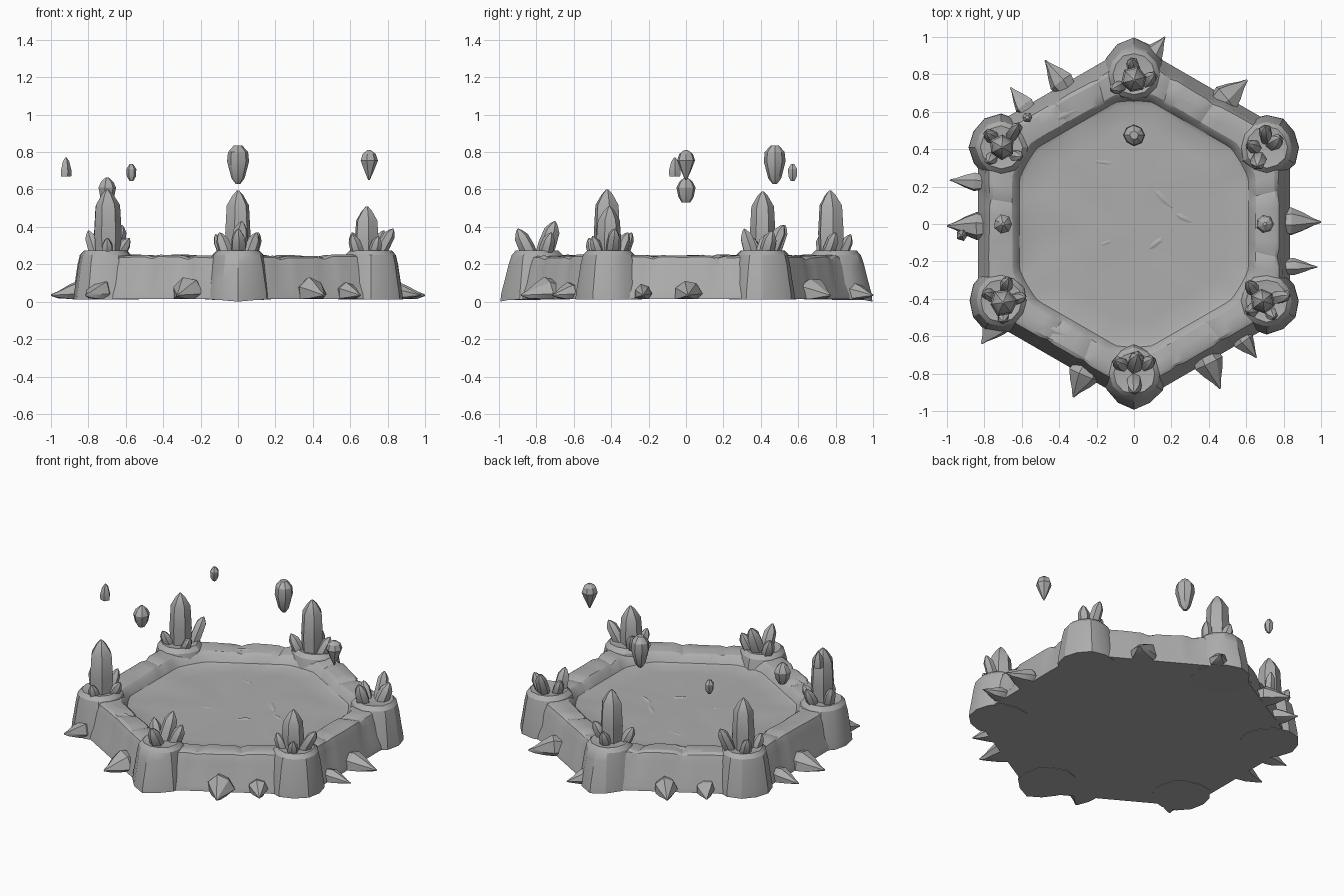
import bpy, bmesh, math, random
from mathutils import Vector, Matrix, noise

random.seed(4)
stone = bpy.data.materials.new("grey_stone")
stone.diffuse_color = (0.42, 0.42, 0.42, 1)


def finish(name, bm):
    bmesh.ops.recalc_face_normals(bm, faces=bm.faces)
    me = bpy.data.meshes.new(name)
    bm.to_mesh(me)
    bm.free()
    me.materials.append(stone)
    ob = bpy.data.objects.new(name, me)
    bpy.context.collection.objects.link(ob)
    return ob


def skin(bm, rings):
    """Bridge closed rings of vertices with quads."""
    for a, b in zip(rings, rings[1:]):
        n = len(a)
        for i in range(n):
            j = (i + 1) % n
            bm.faces.new((a[i], a[j], b[j], b[i]))


def loft(name, profile, sides, mat, jitter=0.0, floor=None, turn=0.0):
    """Closed faceted body from (height, radius) pairs, placed by a matrix."""
    bm = bmesh.new()
    wob = [1 + random.uniform(-jitter, jitter) for _ in range(sides)]
    rings = []
    for z, r in profile:
        rings.append([bm.verts.new((r * wob[i] * math.cos(turn + math.tau * i / sides),
                                    r * wob[i] * math.sin(turn + math.tau * i / sides), z))
                      for i in range(sides)])
    skin(bm, rings)
    bm.faces.new(rings[0])
    bm.faces.new(rings[-1])
    bm.transform(mat)
    if floor is not None:
        for v in bm.verts:
            v.co.z = max(v.co.z, floor)
    bmesh.ops.remove_doubles(bm, verts=bm.verts, dist=0.0015)
    return finish(name, bm)


def aim(base, tip):
    """Matrix with its z axis running from base to tip, and the length."""
    d = Vector(tip) - Vector(base)
    return Matrix.Translation(base) @ d.to_track_quat('Z', 'Y').to_matrix().to_4x4(), d.length


def crystal(name, base, tip, r, sides=6):
    m, n = aim(base, tip)
    sh = n - r * 1.15
    loft(name, [(0, r * 0.9), (sh * 0.5, r * 1.02), (sh, r * 0.9),
                (n - r * 0.35, r * 0.42), (n, r * 0.08)], sides, m, 0.08,
         turn=random.uniform(0, 1))


# Basin: hexagonal wall, crest and recessed floor as one skin
STEPS = 20
SECTION = [(0.835, 0.015), (0.83, 0.045), (0.81, 0.10), (0.793, 0.19), (0.775, 0.238),
           (0.755, 0.248), (0.70, 0.247), (0.65, 0.240), (0.632, 0.225), (0.612, 0.188),
           (0.59, 0.180), (0.48, 0.178), (0.36, 0.180), (0.24, 0.179), (0.12, 0.180)]
GROOVES = {0: (6, 14), 1: (9, 15), 2: (5, 11), 3: (7,), 4: (8, 13), 5: (6, 12)}
bm = bmesh.new()
rings = []
for k, (ap, z) in enumerate(SECTION):
    ring = []
    for s in range(6):
        a = math.radians(60 * s - 30)
        p0 = Vector((math.cos(a), math.sin(a), 0)) * ap / math.cos(math.pi / 6)
        a += math.pi / 3
        p1 = Vector((math.cos(a), math.sin(a), 0)) * ap / math.cos(math.pi / 6)
        for i in range(STEPS):
            p = p0.lerp(p1, i / STEPS)
            if k >= 7:                              # rounded inner corners
                p *= min(1, ap * 1.075 / p.length)
            p.z = z
            if 2 <= k <= 8:                         # worn stone and block joints
                p *= 1 + 0.006 * noise.noise(p * 7)
                p.z += 0.007 * noise.noise(p * 6 + Vector((3, 1, 0)))
                if i in GROOVES[s]:
                    p.z -= 0.012 if k > 3 else 0
                    if k < 5:
                        p.x, p.y = p.x * 0.988, p.y * 0.988
            elif k > 9:
                p.z += 0.006 * noise.noise(p * 5)
            ring.append(bm.verts.new(p))
    rings.append(ring)
skin(bm, rings)
bm.faces.new(rings[0])
bm.faces.new(rings[-1])
finish("basin", bm)

# Low chipped ridges on the basin floor and rim
for x, y, z, ang, ln in [(-0.17, 0.33, 0.176, -5, 0.20), (0.15, 0.14, 0.176, -45, 0.16),
                         (0.12, -0.10, 0.176, 40, 0.12), (-0.15, -0.10, 0.176, 20, 0.12),
                         (0.27, 0.03, 0.176, -25, 0.12), (-0.33, 0.60, 0.241, 25, 0.20),
                         (0.28, 0.66, 0.241, -40, 0.14), (-0.40, -0.58, 0.241, -25, 0.18)]:
    m = Matrix.Translation((x, y, z)) @ Matrix.Rotation(math.radians(ang), 4, 'Z') \
        @ Matrix.Diagonal((ln / 2, 0.02, 1, 1))
    loft("chipped_ridge", [(0, 1), (0.008, 0.35)], 6, m, 0.15)

# Corner pillars, with the foot drawn out to the hexagon corner
PILLAR = [(0.012, 0.175), (0.05, 0.172), (0.12, 0.160), (0.20, 0.148),
          (0.25, 0.136), (0.275, 0.112), (0.27, 0.085)]
for s in range(6):
    a = math.radians(30 + 60 * s)
    side = abs(math.cos(a)) > 0.1
    dist = 0.82 if side else 0.80
    m = Matrix.Translation((dist * math.cos(a), dist * math.sin(a), 0)) @ Matrix.Rotation(a, 4, 'Z')
    ob = loft("corner_pillar", PILLAR, 12, m, 0.035)
    out = Vector((math.cos(a), math.sin(a), 0))
    for v in ob.data.vertices:
        d = Vector((v.co.x, v.co.y, 0)) - out * dist
        f = max(0, d.normalized().dot(out)) ** 8 * (1 - min(1, v.co.z / 0.25))
        v.co += out * f * (0.025 if not side else 0.0)
        if not side and v.co.z < 0.02:
            v.co.z -= 0.012 * f

# Tall crystals: x, y, tip height, radius
for x, y, z, r in [(0.0, 0.77, 0.595, 0.070), (-0.705, 0.41, 0.59, 0.070),
                   (-0.70, -0.42, 0.60, 0.072), (0.69, -0.41, 0.51, 0.066)]:
    crystal("tall_crystal", (x, y, 0.22), (x, y, z), r)

# Small leaning crystals: foot x, y, then tip x, y, z
for bx, by, x, y, z, r in [
        (-0.74, 0.45, -0.79, 0.49, 0.37, 0.034), (-0.66, 0.46, -0.62, 0.53, 0.41, 0.034),
        (-0.75, 0.37, -0.78, 0.33, 0.35, 0.032), (-0.66, 0.37, -0.60, 0.36, 0.34, 0.030),
        (-0.75, -0.39, -0.80, -0.37, 0.38, 0.034), (-0.65, -0.40, -0.58, -0.39, 0.34, 0.032),
        (-0.69, -0.35, -0.67, -0.29, 0.37, 0.034), (-0.70, -0.48, -0.70, -0.52, 0.34, 0.032),
        (0.65, -0.37, 0.61, -0.31, 0.37, 0.034), (0.74, -0.40, 0.83, -0.38, 0.39, 0.036),
        (0.65, -0.45, 0.61, -0.47, 0.36, 0.034), (0.72, -0.46, 0.75, -0.50, 0.35, 0.032),
        (0.73, 0.42, 0.78, 0.46, 0.38, 0.040), (0.66, 0.40, 0.61, 0.43, 0.36, 0.036),
        (0.67, 0.36, 0.66, 0.31, 0.39, 0.040), (0.71, 0.44, 0.70, 0.52, 0.41, 0.036),
        (-0.05, -0.76, -0.10, -0.73, 0.37, 0.038), (0.05, -0.76, 0.10, -0.72, 0.37, 0.038),
        (0.0, -0.77, 0.02, -0.70, 0.43, 0.046), (0.0, -0.82, 0.0, -0.90, 0.39, 0.042),
        (-0.06, 0.74, -0.12, 0.72, 0.36, 0.034), (0.06, 0.75, 0.11, 0.80, 0.37, 0.034),
        (0.0, 0.82, -0.01, 0.88, 0.36, 0.034)]:
    crystal("small_crystal", (bx, by, 0.23), (x, y, z), r)

# Rock spikes lying around the foot: root x, y, tip x, y, radius
for bx, by, x, y, r in [
        (0.80, 0.01, 1.0, 0.01, 0.075), (0.82, -0.23, 0.98, -0.23, 0.05),
        (-0.80, -0.01, -1.0, -0.01, 0.075), (-0.82, 0.22, -0.985, 0.235, 0.052),
        (-0.37, 0.73, -0.475, 0.875, 0.07), (-0.57, 0.61, -0.66, 0.73, 0.055),
        (0.08, 0.87, 0.165, 1.0, 0.07), (0.46, 0.65, 0.605, 0.77, 0.085),
        (-0.26, -0.77, -0.325, -0.925, 0.085), (0.38, -0.71, 0.46, -0.88, 0.085),
        (0.57, -0.60, 0.655, -0.715, 0.06), (-0.72, -0.52, -0.815, -0.64, 0.075)]:
    m, n = aim((bx, by, 0.045), (x, y, 0.035))
    loft("base_spike", [(-0.04, r * 0.7), (n * 0.2, r * 1.0), (n * 0.5, r * 0.68),
                        (n * 0.8, r * 0.26), (n, r * 0.06)], 7, m, 0.12, floor=0.015)

# Floating shards: position, then (height, radius) outline
EGG = [(0.63, 0.012), (0.66, 0.034), (0.75, 0.057), (0.80, 0.052), (0.835, 0.022)]
GEM = [(0.65, 0.004), (0.70, 0.026), (0.755, 0.047), (0.79, 0.036), (0.81, 0.010)]
for x, y, outline, sides in [
        (0.0, 0.475, EGG, 8), (0.70, 0.0, GEM, 7),
        (-0.70, 0.0, [(0.53, 0.022), (0.56, 0.040), (0.61, 0.050), (0.64, 0.036), (0.665, 0.008)], 7),
        (-0.92, -0.06, [(0.67, 0.030), (0.70, 0.032), (0.75, 0.019), (0.77, 0.005)], 5),
        (-0.57, 0.57, [(0.645, 0.010), (0.67, 0.025), (0.71, 0.027), (0.735, 0.010)], 6)]:
    loft("floating_shard", outline, sides, Matrix.Translation((x, y, 0)), 0.06)

# Soft faces with crisp edges
for ob in bpy.context.collection.objects:
    ob.select_set(True)
    bpy.context.view_layer.objects.active = ob
bpy.ops.object.shade_smooth_by_angle(angle=math.radians(28))
